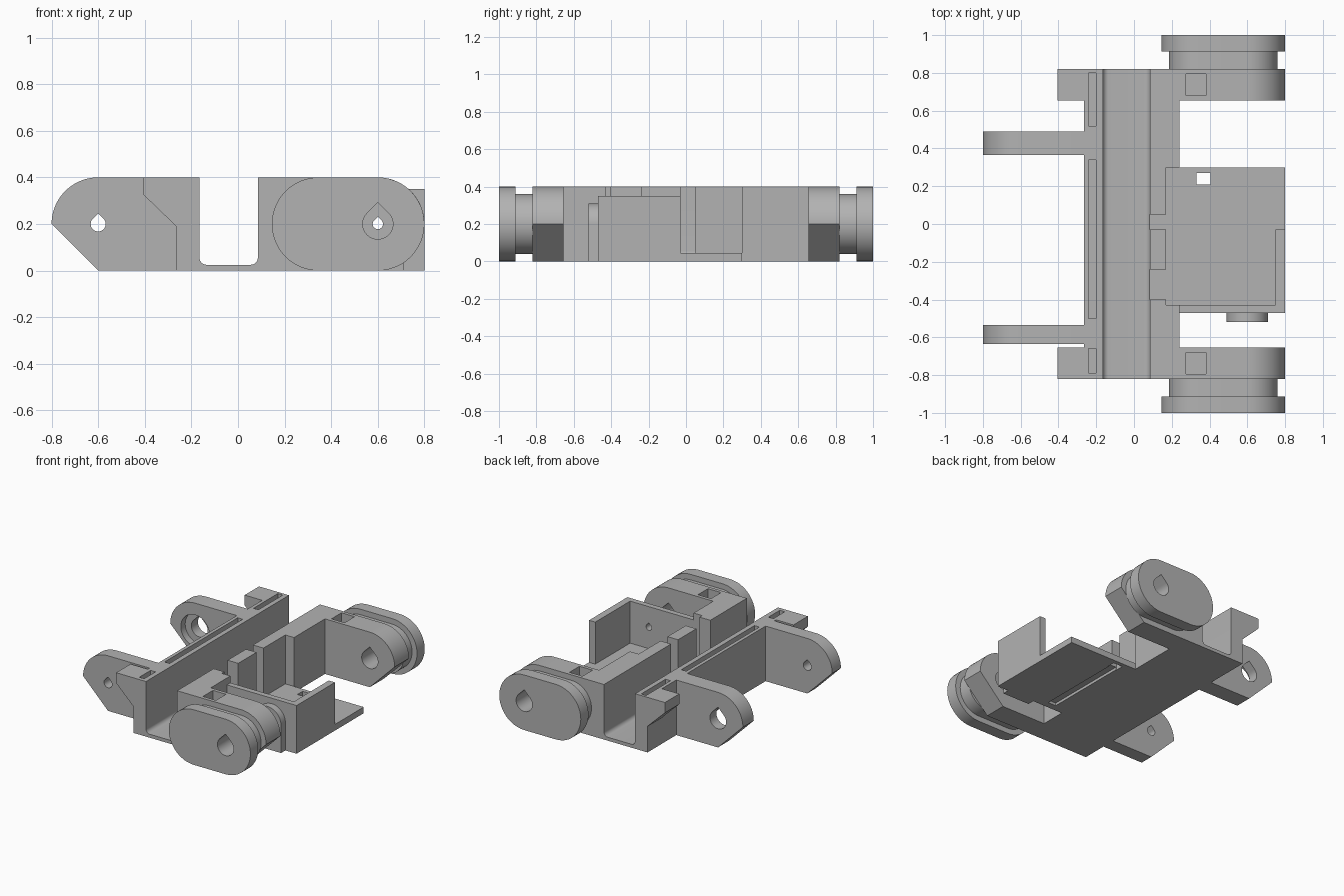
import bpy, bmesh, math

old = bpy.data.objects.get("Cube")
if old:
    bpy.data.objects.remove(old, do_unlink=True)

grey = bpy.data.materials.new("plain grey")
grey.use_nodes = True
colour = (0.45, 0.45, 0.45, 1)
grey.diffuse_color = colour
grey.node_tree.nodes["Principled BSDF"].inputs["Base Color"].default_value = colour

HEIGHT, MID, PIVOT, ROUND = 0.4, 0.2, 0.6, 0.2


def prism(name, profile, y0, y1):
    """Extrude an x-z outline from y0 to y1."""
    bm = bmesh.new()
    face = bm.faces.new([bm.verts.new((x, y0, z)) for x, z in profile])
    moved = bmesh.ops.extrude_face_region(bm, geom=[face])["geom"]
    verts = [v for v in moved if isinstance(v, bmesh.types.BMVert)]
    bmesh.ops.translate(bm, verts=verts, vec=(0, y1 - y0, 0))
    bmesh.ops.recalc_face_normals(bm, faces=bm.faces)
    mesh = bpy.data.meshes.new(name)
    bm.to_mesh(mesh)
    bm.free()
    ob = bpy.data.objects.new(name, mesh)
    bpy.context.collection.objects.link(ob)
    mesh.materials.append(grey)
    return ob


def box(name, x0, x1, y0, y1, z0, z1):
    return prism(name, [(x0, z0), (x1, z0), (x1, z1), (x0, z1)], y0, y1)


def arc(cx, cz, r, start, end, steps=24):
    angles = [math.radians(start + (end - start) * i / steps) for i in range(steps + 1)]
    return [(cx + r * math.cos(a), cz + r * math.sin(a)) for a in angles]


def teardrop(cx, r):
    """Round hole with a pointed roof."""
    return arc(cx, MID, r, 135, 405, 36) + [(cx, MID + r * math.sqrt(2))]


def stadium(x0, x1, r):
    return arc(x1, MID, r, -90, 90) + arc(x0, MID, r, 90, 270)


def nose(root, side):
    """Arm outline: rounded above, chamfered below."""
    tip = arc(PIVOT, MID, ROUND, 0, 90)
    pts = [(abs(root) * (1 if root * side > 0 else -1), 0), (PIVOT, 0)] + tip
    pts.append((pts[0][0], HEIGHT))
    return [(side * x, z) for x, z in pts]


def finish(ob, cutters=()):
    for cutter in cutters:
        cutter.hide_render = True
        mod = ob.modifiers.new("cut", "BOOLEAN")
        mod.operation, mod.solver, mod.object = "DIFFERENCE", "EXACT", cutter
    bpy.ops.object.select_all(action="DESELECT")
    ob.select_set(True)
    bpy.context.view_layer.objects.active = ob
    for mod in list(ob.modifiers):
        bpy.ops.object.modifier_apply(modifier=mod.name)
    for cutter in cutters:
        bpy.data.objects.remove(cutter, do_unlink=True)
    bpy.ops.object.shade_smooth_by_angle(angle=math.radians(30))


def hole(x, r, y0, y1):
    return prism("hole_cutter", teardrop(x, r), y0, y1)


# Long U-shaped channel with filleted inner corners
inner = (arc(0.055, 0.055, 0.03, 0, -90, 8) + arc(-0.135, 0.055, 0.03, 270, 180, 8))
outline = [(-0.265, 0), (0.24, 0), (0.24, HEIGHT), (0.085, HEIGHT)] + inner
outline += [(-0.165, HEIGHT), (-0.265, HEIGHT)]
channel = prism("channel", outline, -0.82, 0.82)
cuts = [box("bay_cutter", 0.17, 0.9, -0.47, 0.3, -0.1, 0.5)]
for y0, y1 in [(-0.4, -0.24), (-0.03, 0.05)]:
    cuts.append(box("gap_cutter", 0.07, 0.2, y0, y1, 0.045, 0.5))
for y0, y1 in [(0.52, 0.8), (-0.5, 0.34), (-0.79, -0.66)]:
    cuts.append(box("slot_cutter", -0.24, -0.2, y0, y1, 0.15, 0.5))
finish(channel, cuts)

# Open bay: floor, side wall with a round boss, and end wall
floor = box("bay_floor", 0.17, 0.8, -0.47, 0.3, 0, 0.045)
finish(floor, [box("wire_hole_cutter", 0.33, 0.405, 0.21, 0.27, -0.1, 0.2),
               box("groove_cutter", 0.335, 0.4, -0.42, 0.22, -0.1, 0.02)])
finish(box("bay_end_wall", 0.75, 0.8, -0.47, -0.03, 0.045, 0.35))
finish(box("bay_side_wall", 0.17, 0.75, -0.47, -0.43, 0.045, 0.35),
       [hole(PIVOT, 0.022, -0.5, -0.4)])
finish(box("bay_corner_block", 0.17, 0.24, -0.47, -0.43, 0.35, HEIGHT))
boss = [(0.49, 0), (0.71, 0)] + arc(PIVOT, MID, 0.11, 0, 180)
finish(prism("pivot_boss", boss, -0.52, -0.47), [hole(PIVOT, 0.022, -0.6, -0.4)])

# Arms, rollers and end hooks at both ends
for s, end in [(-1, "front"), (1, "back")]:
    def span(a, b):
        return sorted((s * a, s * b))

    finish(prism(end + "_arm", nose(0.24, 1), *span(0.655, 0.82)),
           [hole(PIVOT, 0.065, *span(0.6, 0.9)),
            box("pocket_cutter", 0.275, 0.38, *span(0.68, 0.795), 0.2, 0.5)])
    finish(prism(end + "_roller_hub", stadium(0.345, PIVOT, 0.16), *span(0.82, 0.912)),
           [hole(PIVOT, 0.065, *span(0.8, 0.95))])
    finish(prism(end + "_roller_flange", stadium(0.345, PIVOT, ROUND), *span(0.912, 1)),
           [hole(PIVOT, 0.065, *span(0.85, 1.1))])
    hook = [(-0.405, HEIGHT), (-0.405, 0.325), (-0.265, 0.19), (-0.265, HEIGHT)]
    finish(prism(end + "_hook", hook, *span(0.655, 0.82)))

# Hinge lugs on the right side
finish(prism("front_lug", nose(-0.265, -1), -0.635, -0.535),
       [hole(-PIVOT, 0.032, -0.7, -0.5)])
finish(prism("back_lug", nose(-0.265, -1), 0.365, 0.49),
       [hole(-PIVOT, 0.065, 0.3, 0.6),
        prism("recess_cutter", arc(-PIVOT, MID, 0.115, 0, 351, 39), 0.3, 0.415)])
